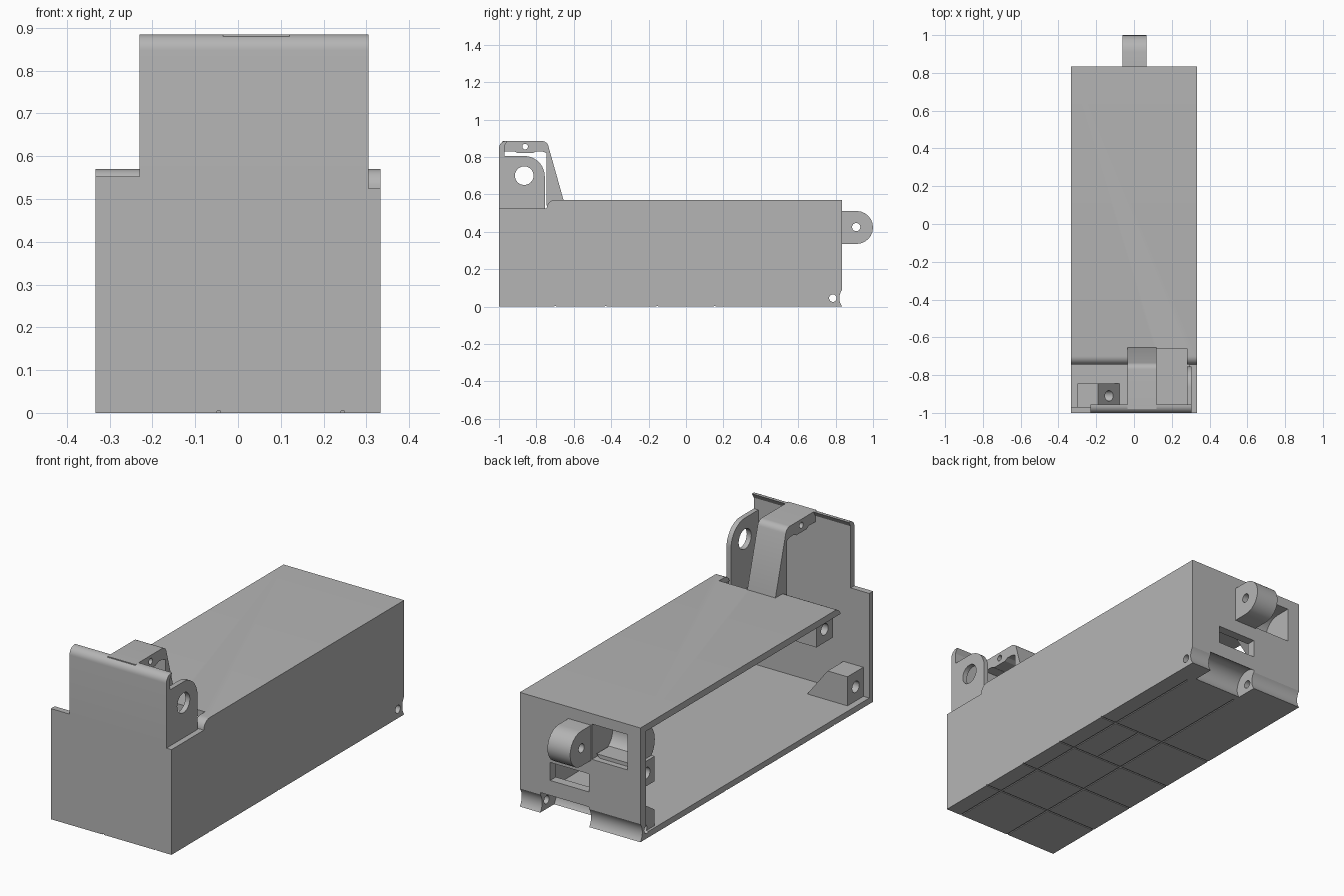
import bpy, bmesh, math
from mathutils import Vector

cube = bpy.data.objects.get("Cube")
if cube:
    bpy.data.objects.remove(cube, do_unlink=True)

grey = bpy.data.materials.new("plain_grey")
grey.use_nodes = True
COLOUR = (0.46, 0.46, 0.46, 1)
grey.diffuse_color = COLOUR
grey.node_tree.nodes["Principled BSDF"].inputs["Base Color"].default_value = COLOUR


def prism(name, profile, lo, hi, axis="x"):
    """Extrude a profile along an axis: (y, z) along x, (x, z) along y."""
    def place(p, t):
        return Vector((t, p[0], p[1])) if axis == "x" else Vector((p[0], t, p[1]))
    bm = bmesh.new()
    a = [bm.verts.new(place(p, lo)) for p in profile]
    b = [bm.verts.new(place(p, hi)) for p in profile]
    bm.faces.new(a)
    bm.faces.new(b)
    n = len(profile)
    for i in range(n):
        j = (i + 1) % n
        bm.faces.new((a[i], a[j], b[j], b[i]))
    bmesh.ops.recalc_face_normals(bm, faces=bm.faces)
    mesh = bpy.data.meshes.new(name)
    bm.to_mesh(mesh)
    bm.free()
    mesh.materials.append(grey)
    ob = bpy.data.objects.new(name, mesh)
    bpy.context.scene.collection.objects.link(ob)
    return ob


def box(name, x, y, z):
    return prism(name, [(y[0], z[0]), (y[1], z[0]), (y[1], z[1]), (y[0], z[1])], *x)


def arc(cy, cz, r, start, end, n=12):
    steps = [math.radians(start + (end - start) * i / n) for i in range(n + 1)]
    return [(cy + r * math.cos(t), cz + r * math.sin(t)) for t in steps]


def rod(y, z, r, lo=-1, hi=1):
    return prism("cutter", arc(y, z, r, 0, 345, 23), lo, hi)


def cut(ob, *cutters):
    for c in cutters:
        c.hide_render = True
        m = ob.modifiers.new("cut", "BOOLEAN")
        m.operation, m.solver, m.object = "DIFFERENCE", "EXACT", c
        bpy.context.view_layer.update()
        dep = bpy.context.evaluated_depsgraph_get()
        mesh = bpy.data.meshes.new_from_object(ob.evaluated_get(dep))
        ob.modifiers.clear()
        ob.data = mesh
        bpy.data.objects.remove(c, do_unlink=True)
    return ob


W = 0.333
HINGE = (0.785, 0.045)


def lug_profile(wall_y, cy, cz, r):
    side = 1 if cy > wall_y else -1
    return [(wall_y, cz - r)] + arc(cy, cz, r, -90, 90 * side if side > 0 else -270) + [(wall_y, cz + r)]


# Main shell: outer profile with scooped rear edge and rounded panel end
scoop = arc(0.895, 0.045, 0.075, 217, 143)
shell = prism("case_shell", [(-1, 0)] + scoop + [(0.835, 0.57)]
              + arc(-0.70, 0.525, 0.045, 90, 180, 8) + [(-1, 0.525)], -W, W)
cut(shell,
    box("cutter", (-0.5, 0.295), (-0.97, 0.79), (0.03, 0.537)),
    box("cutter", (0.12, 0.28), (-0.955, -0.66), (0.4, 0.7)),
    box("cutter", (-0.05, 0.165), (0.7, 0.9), (0.175, 0.265)),
    prism("cutter", lug_profile(0.9, 0.758, 0.43, 0.088), -0.263, -0.065),
    rod(*HINGE, 0.02),
    rod(*HINGE, 0.075, -0.05, 0.22))

# Shallow score lines underneath
for x in (-0.045, 0.245):
    cut(shell, box("cutter", (x - 0.004, x + 0.004), (-1.1, 0.69), (-0.01, 0.004)))
for y in (-0.70, -0.43, -0.155, 0.155):
    cut(shell, box("cutter", (-0.5, 0.5), (y - 0.004, y + 0.004), (-0.01, 0.004)))
cut(shell, box("cutter", (0.096, 0.104), (-0.155, 0.155), (-0.01, 0.004)))

# Hinge housing in the lower rear corner
housing = prism("hinge_housing", [(0.705, 0.02), (0.795, 0.02), (0.795, 0.17), (0.705, 0.11)], -0.32, 0.3)
cut(housing, rod(*HINGE, 0.02), rod(*HINGE, 0.075, -0.05, 0.22))

# Front plate extension with rounded top edge
prism("front_plate_top", [(-0.97, 0.5), (-1, 0.5)] + arc(-0.962, 0.847, 0.038, 180, 90, 8)
      + [(-0.955, 0.885), (-0.97, 0.86)], -0.23, 0.305)
box("front_plate_step", (-W, -0.23), (-1, -0.97), (0.5, 0.552))

# Pivot ear beside the top opening
ear = prism("pivot_ear", [(-0.98, 0.45), (-0.755, 0.45)]
            + arc(-0.865, 0.695, 0.11, 0, 90) + [(-0.98, 0.805)], 0.28, 0.305)
cut(ear, rod(-0.865, 0.70, 0.05))

# Bridge arm from plate to top panel
arm = prism("bridge_arm", [(-0.98, 0.885)] + arc(-0.77, 0.85, 0.035, 90, 15, 8)
            + [(-0.655, 0.57), (-0.655, 0.54), (-0.745, 0.54), (-0.745, 0.82), (-0.77, 0.83),
               (-0.80, 0.83), (-0.82, 0.82), (-0.90, 0.82), (-0.92, 0.83), (-0.98, 0.83)],
            -0.035, 0.12)
cut(arm, rod(-0.86, 0.855, 0.015))

# Rear lug and matching rounded pocket
lug = prism("rear_lug", lug_profile(0.82, 0.912, 0.423, 0.088), -0.06, 0.065)
cut(lug, rod(0.91, 0.425, 0.022))
pocket = prism("rear_pocket", lug_profile(0.81, 0.758, 0.43, 0.108), -0.283, -0.045)
cut(pocket, prism("cutter", lug_profile(0.9, 0.758, 0.43, 0.088), -0.263, -0.065))


# Screw bosses along the open side, tapering inwards
def boss(name, y, z, base, tip):
    ob = prism(name, [(-0.3, base), (-0.3, tip), (-0.19, tip), (-0.07, base)], y - 0.065, y + 0.065, "y")
    cut(ob, rod(y, z, 0.028))


boss("floor_screw_boss", -0.91, 0.10, 0.02, 0.175)
boss("top_screw_boss", -0.665, 0.48, 0.55, 0.415)
boss("rear_screw_boss", 0.74, 0.30, 0.36, 0.235)

# Smooth curved faces, keep edges crisp
for ob in bpy.context.scene.objects:
    if ob.type == "MESH":
        bpy.ops.object.select_all(action="DESELECT")
        ob.select_set(True)
        bpy.context.view_layer.objects.active = ob
        bpy.ops.object.shade_smooth_by_angle(angle=math.radians(25))
